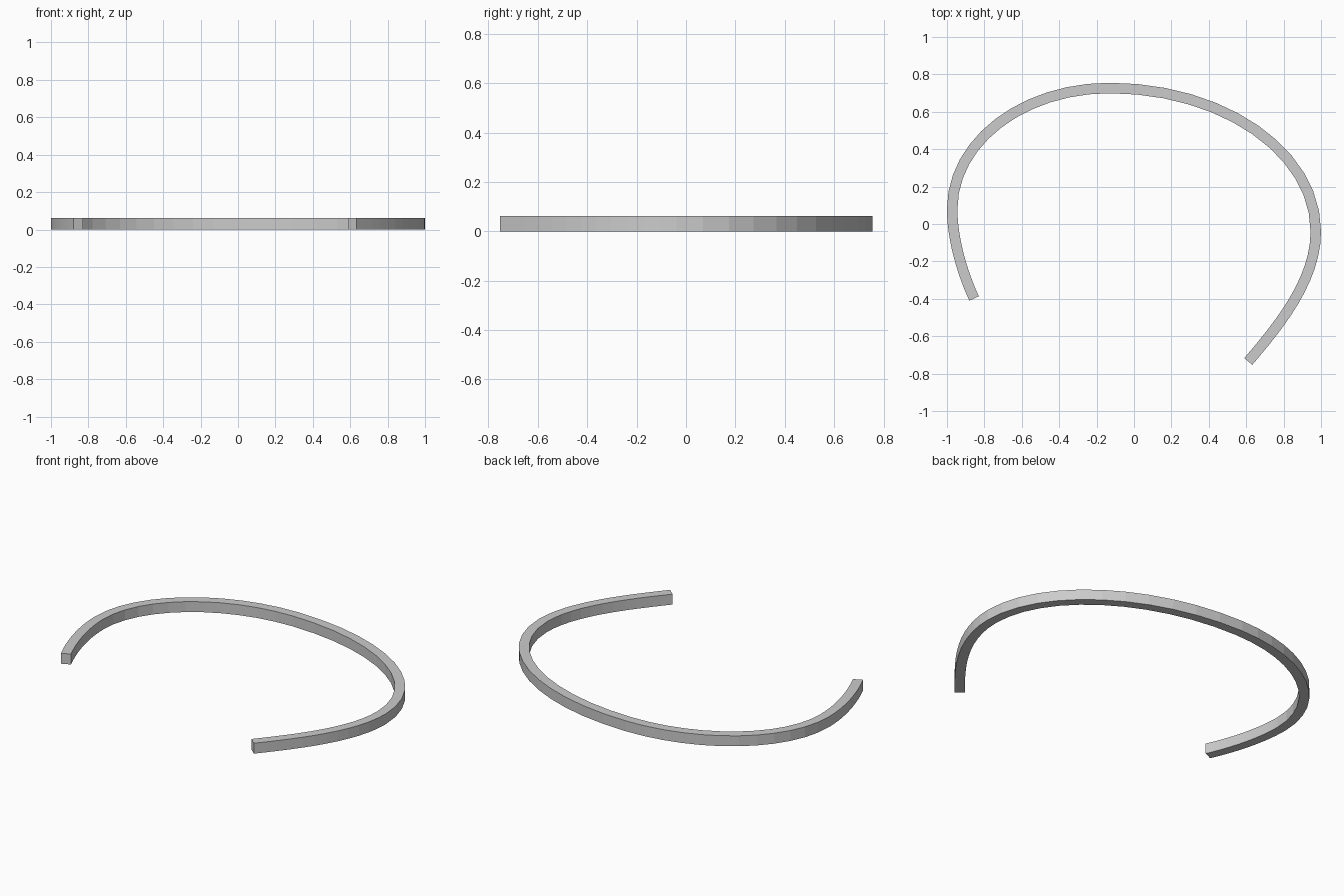
import bpy, bmesh
from mathutils import Vector
from mathutils.geometry import interpolate_bezier

if "Cube" in bpy.data.objects:
    bpy.data.objects.remove(bpy.data.objects["Cube"])

WIDTH, HEIGHT, STEPS = 0.056, 0.062, 12

# Centre line knots: position, unit direction, handle length in, handle length out
knots = [
    ((-0.855, -0.398), (-0.42, 0.907), 0, 0.15),
    ((-0.972, 0.08), (0, 1), 0.16, 0.36),
    ((-0.13, 0.727), (1, 0), 0.465, 0.608),
    ((0.972, -0.04), (0, -1), 0.425, 0.26),
    ((0.611, -0.735), (-0.65, -0.76), 0.26, 0),
]

# Sample the open curved path
path = []
for (p, d, _, out), (q, e, inn, _) in zip(knots, knots[1:]):
    p, d, q, e = (Vector((*v, 0)) for v in (p, d, q, e))
    pts = interpolate_bezier(p, p + d * out, q - e * inn, q, STEPS + 1)
    path += pts if not path else pts[1:]

# Sweep a rectangular section along the path
bm = bmesh.new()
rings = []
for i, p in enumerate(path):
    if i == 0:
        t = Vector((*knots[0][1], 0))
    elif i == len(path) - 1:
        t = Vector((*knots[-1][1], 0))
    else:
        t = path[i + 1] - path[i - 1]
    side = Vector((-t.y, t.x, 0)).normalized() * WIDTH / 2
    up = Vector((0, 0, HEIGHT))
    rings.append([bm.verts.new(v) for v in (p + side, p - side, p - side + up, p + side + up)])
for a, b in zip(rings, rings[1:]):
    for k in range(4):
        n = (k + 1) % 4
        bm.faces.new((a[k], a[n], b[n], b[k]))
bm.faces.new(rings[0])
bm.faces.new(rings[-1])
bmesh.ops.recalc_face_normals(bm, faces=bm.faces)

mesh = bpy.data.meshes.new("curved_band")
bm.to_mesh(mesh)
bm.free()
band = bpy.data.objects.new("curved_band", mesh)
bpy.context.collection.objects.link(band)
